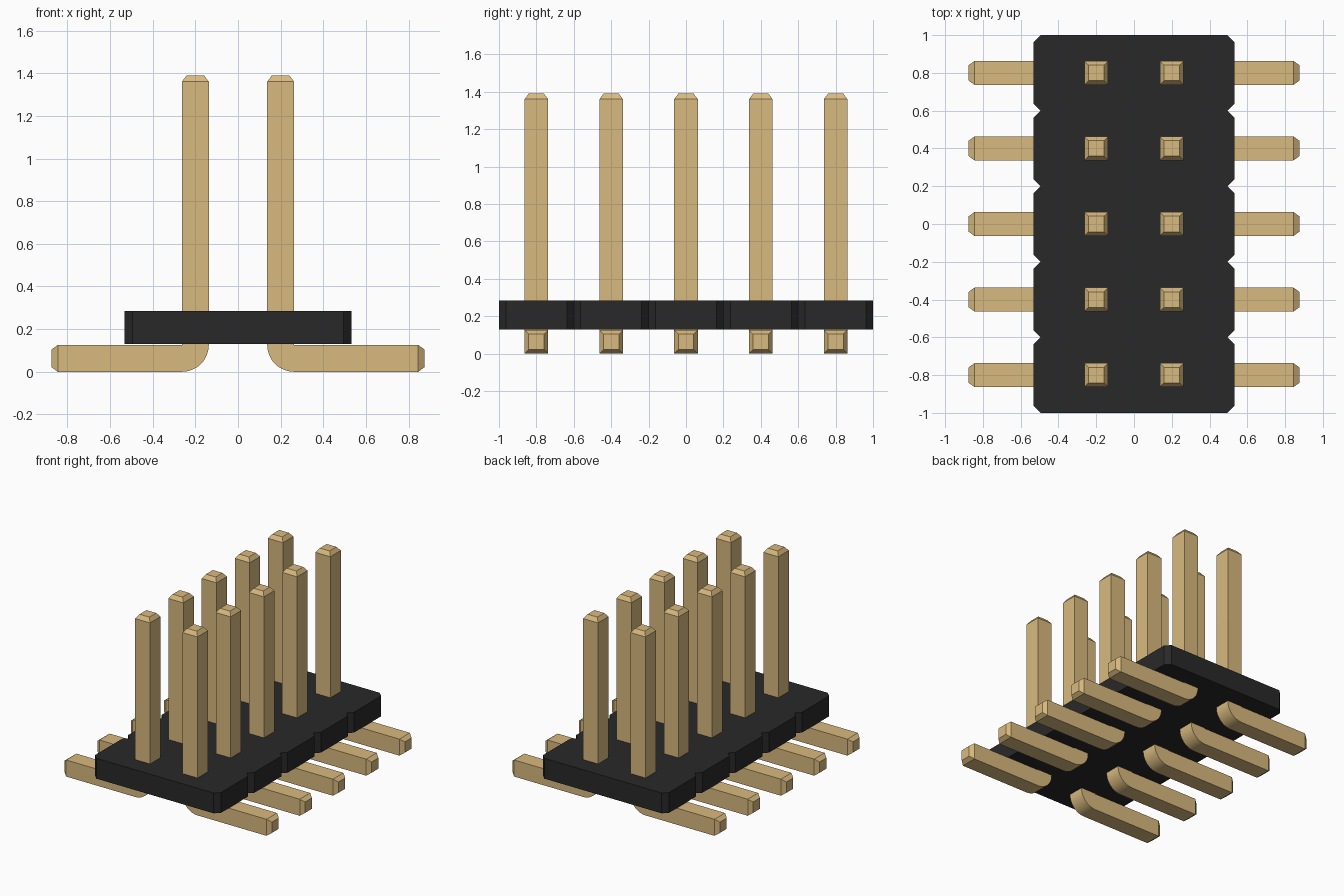
import bpy, bmesh
from math import sin, cos, pi, radians
from mathutils import Vector

cube = bpy.data.objects.get("Cube")
if cube:
    bpy.data.objects.remove(cube, do_unlink=True)

PITCH, ROWS = 0.4, 5


def material(name, rgb):
    m = bpy.data.materials.new(name)
    m.use_nodes = True
    m.diffuse_color = (*rgb, 1)
    m.node_tree.nodes["Principled BSDF"].inputs["Base Color"].default_value = (*rgb, 1)
    return m


def extruded(bm, points, direction):
    """Extrude a flat outline into a closed solid."""
    face = bm.faces.new([bm.verts.new(p) for p in points])
    result = bmesh.ops.extrude_face_region(bm, geom=[face])
    verts = [v for v in result["geom"] if isinstance(v, bmesh.types.BMVert)]
    bmesh.ops.translate(bm, verts=verts, vec=direction)
    bmesh.ops.recalc_face_normals(bm, faces=bm.faces)


def to_mesh(bm, name, mat):
    mesh = bpy.data.meshes.new(name)
    bm.to_mesh(mesh)
    bm.free()
    mesh.materials.append(mat)
    return mesh


def place(name, mesh, location=(0, 0, 0), turn=0):
    ob = bpy.data.objects.new(name, mesh)
    ob.location = location
    ob.rotation_euler.z = turn
    bpy.context.collection.objects.link(ob)
    return ob


gold = material("gold metal", (0.69, 0.49, 0.21))
black = material("black plastic", (0.022, 0.022, 0.022))

# Housing: one chamfered cell per row, giving notches between the rows
HALF, CUT_X, CUT_Y = 0.532, 0.037, 0.037
side = []
for i in range(ROWS):
    y = (i - (ROWS - 1) / 2) * PITCH
    if i == 0:
        side.append((HALF - CUT_X, y - PITCH / 2))
    side += [(HALF, y - PITCH / 2 + CUT_Y), (HALF, y + PITCH / 2 - CUT_Y),
             (HALF - CUT_X, y + PITCH / 2)]
outline = side + [(-x, y) for x, y in reversed(side)]
bm = bmesh.new()
extruded(bm, [(x, y, 0.13) for x, y in outline], (0, 0, 0.155))
place("housing", to_mesh(bm, "housing", black))

# Pin: L-shaped square bar with a rounded outer bend and tapered ends
W, INNER, FOOT, TOP, TIP = 0.126, 0.137, 0.845, 1.36, 0.03
OUTER = INNER + W
STEPS = 12
bend = [(OUTER - W * cos(a), W - W * sin(a))
        for a in (pi / 2 * k / STEPS for k in range(STEPS + 1))]
profile = bend + [(FOOT, 0), (FOOT, W), (OUTER, W), (OUTER, TOP), (INNER, TOP)]
bm = bmesh.new()
extruded(bm, [(x, -W / 2, z) for x, z in profile], (0, W, 0))
ends = [f for f in bm.faces
        if all(abs(v.co.x - FOOT) < 1e-4 for v in f.verts)
        or all(abs(v.co.z - TOP) < 1e-4 for v in f.verts)]
bmesh.ops.inset_individual(bm, faces=ends, thickness=0.031, depth=0)
for f in ends:
    shift = Vector(f.normal) * TIP
    for v in f.verts:
        v.co += shift
pin_mesh = to_mesh(bm, "pin", gold)

# Two mirrored rows of pins, made by a half turn
pins = []
for i in range(ROWS):
    y = (i - (ROWS - 1) / 2) * PITCH
    pins.append(place(f"left_pin_{i + 1}", pin_mesh, (0, y, 0)))
    pins.append(place(f"right_pin_{i + 1}", pin_mesh, (0, y, 0), pi))

# Smooth only the rounded bend
bpy.ops.object.select_all(action="DESELECT")
pins[0].select_set(True)
bpy.context.view_layer.objects.active = pins[0]
bpy.ops.object.shade_smooth_by_angle(angle=radians(20))
